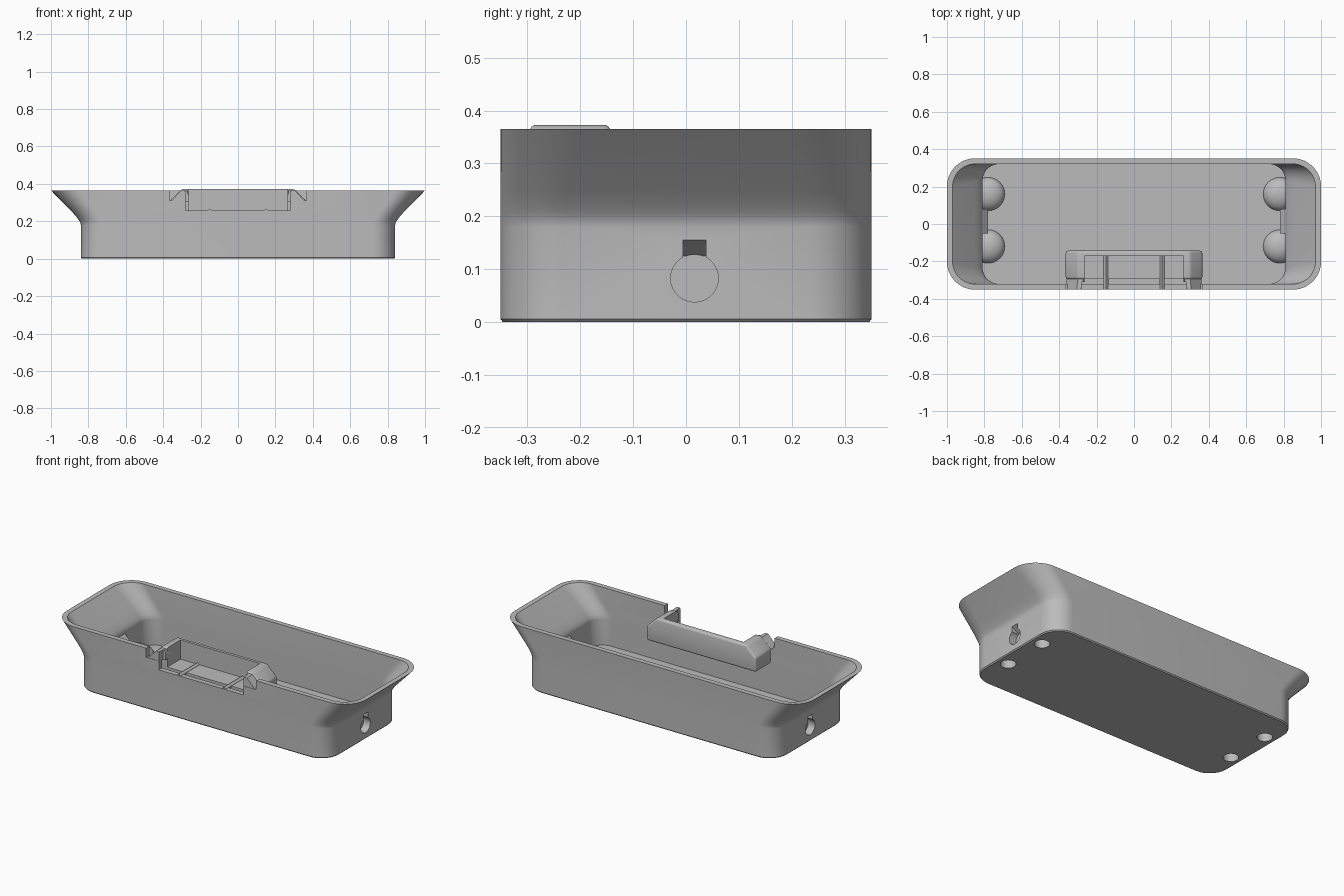
import bpy, bmesh, math

cube = bpy.data.objects.get("Cube")
if cube:
    bpy.data.objects.remove(cube, do_unlink=True)

grey = bpy.data.materials.new("plain grey")
grey.use_nodes = True
colour = (0.5, 0.5, 0.5, 1)
grey.diffuse_color = colour
grey.node_tree.nodes["Principled BSDF"].inputs["Base Color"].default_value = colour


def loft(name, rings):
    """Skin a stack of closed rings and cap both ends."""
    bm = bmesh.new()
    rows = [[bm.verts.new(p) for p in ring] for ring in rings]
    n = len(rows[0])
    for a, b in zip(rows, rows[1:]):
        for i in range(n):
            j = (i + 1) % n
            bm.faces.new((a[i], a[j], b[j], b[i]))
    bm.faces.new(rows[0][::-1])
    bm.faces.new(rows[-1])
    bmesh.ops.recalc_face_normals(bm, faces=bm.faces)
    mesh = bpy.data.meshes.new(name)
    bm.to_mesh(mesh)
    bm.free()
    mesh.materials.append(grey)
    obj = bpy.data.objects.new(name, mesh)
    bpy.context.collection.objects.link(obj)
    return obj


def rounded_ring(hx, hy, r, z, steps=12):
    ring = []
    for q, (sx, sy) in enumerate([(1, 1), (-1, 1), (-1, -1), (1, -1)]):
        for i in range(steps + 1):
            a = math.pi / 2 * (q + i / steps)
            ring.append((sx * (hx - r) + r * math.cos(a),
                         sy * (hy - r) + r * math.sin(a), z))
    return ring


def box(name, x, y, z):
    return loft(name, [[(x[0], y[0], h), (x[1], y[0], h), (x[1], y[1], h), (x[0], y[1], h)] for h in z])


def prism(name, profile, y0, y1):
    """Extrude an x-z profile along y."""
    return loft(name, [[(x, y, z) for x, z in profile] for y in (y0, y1)])


def disc(name, r, centre, axis, depth):
    """Cylinder running from centre along axis x or z."""
    rings = []
    for d in (0, depth):
        ring = []
        for i in range(32):
            a = math.tau * i / 32
            u, v = r * math.cos(a), r * math.sin(a)
            off = (d, u, v) if axis == "x" else (u, v, d)
            ring.append(tuple(c + o for c, o in zip(centre, off)))
        rings.append(ring)
    return loft(name, rings)


def bevel(obj, width, segments):
    m = obj.modifiers.new("Bevel", "BEVEL")
    m.width, m.segments = width, segments
    m.limit_method = "ANGLE"
    apply(obj, m)


def apply(obj, mod):
    bpy.context.view_layer.objects.active = obj
    bpy.ops.object.modifier_apply(modifier=mod.name)


def combine(obj, other, operation):
    m = obj.modifiers.new("Boolean", "BOOLEAN")
    m.operation, m.solver, m.object = operation, "EXACT", other
    apply(obj, m)
    bpy.data.objects.remove(other, do_unlink=True)


# Flared tray shell
WALL, FLOOR, RIM = 0.03, 0.025, 0.365
flare = [(0.84, 0.18), (0.843, 0.193), (0.852, 0.208), (0.866, 0.226), (0.885, 0.248), (1.0, RIM)]


def corner(x):
    return 0.12 + 0.03 * (x - 0.84) / 0.16


outer = [rounded_ring(0.834, 0.346, 0.115, 0), rounded_ring(0.84, 0.351, 0.12, 0.006)]
outer += [rounded_ring(x, 0.351, corner(x), z) for x, z in flare]
tray = loft("tray", outer)
inner = [rounded_ring(0.81, 0.321, 0.09, FLOOR)]
inner += [rounded_ring(x - WALL, 0.321, corner(x) - WALL, z) for x, z in flare]
inner.append(rounded_ring(0.98, 0.321, 0.12, 0.375))
combine(tray, loft("tray_hollow", inner), "DIFFERENCE")

# Front notch and hanging clip pocket
combine(tray, box("front_notch", (-0.367, 0.367), (-0.4, -0.25), (0.31, 0.5)), "DIFFERENCE")
hull = prism("pocket_hull", [(-0.365, 0.225), (0.365, 0.225), (0.365, 0.31), (0.3, 0.373),
                             (-0.3, 0.373), (-0.365, 0.31)], -0.295, -0.143)
bevel(hull, 0.012, 4)
combine(tray, hull, "UNION")
for s in (-1, 1):
    # Tapered hook beside the pocket mouth
    hook = loft("hook", [
        [(s * 0.36, -0.349, 0.305), (s * 0.262, -0.349, 0.305), (s * 0.262, -0.27, 0.305), (s * 0.36, -0.27, 0.305)],
        [(s * 0.305, -0.349, 0.364), (s * 0.285, -0.349, 0.364), (s * 0.262, -0.27, 0.364), (s * 0.3, -0.27, 0.364)]])
    combine(tray, hook, "UNION")
combine(tray, box("pocket_cut", (-0.265, 0.265), (-0.32, -0.17), (0.257, 0.5)), "DIFFERENCE")
combine(tray, box("pocket_mouth", (-0.282, 0.282), (-0.4, -0.31), (0.257, 0.5)), "DIFFERENCE")

# Two ribs on the pocket floor
for x in (-0.15, 0.15):
    rib = prism("rib", [(x - 0.014, 0.25), (x + 0.014, 0.25), (x + 0.012, 0.258), (x, 0.268), (x - 0.012, 0.258)],
                -0.349, -0.165)
    combine(tray, rib, "UNION")

for s in (-1, 1):
    # Foot bosses with sockets underneath
    for y in (-0.12, 0.16):
        rings = []
        for i in range(9):
            a = math.pi / 2 * i / 9
            r, z = 0.09 * math.cos(a), 0.02 + 0.06 * math.sin(a)
            rings.append([(s * 0.78 + r * math.cos(t * math.tau / 32), y + r * math.sin(t * math.tau / 32), z)
                          for t in range(32)])
        boss = loft("boss", rings)
        trim = box("boss_trim", sorted((s * 0.825, s * 0.95)), (y - 0.15, y + 0.15), (-0.1, 0.2))
        combine(boss, trim, "DIFFERENCE")
        combine(tray, boss, "UNION")
        combine(tray, disc("socket", 0.042, (s * 0.772, y, -0.02), "z", 0.07), "DIFFERENCE")

    # Keyhole housing and hanging slot
    block = loft("keyhole_block", [
        [(s * x, y, z) for x, z in ((0.825, 0.01), (0.78, 0.01), (0.78, 0.14), (0.825, 0.185))]
        for y in (-0.05, 0.08)])
    combine(tray, block, "UNION")
    combine(tray, disc("keyhole_round", 0.045, (s * 0.795, 0.016, 0.083), "x", s * 0.1), "DIFFERENCE")
    slot = loft("keyhole_slot", [
        [(s * x, y, z) for x, z in ((0.795, 0.083), (0.9, 0.083), (0.9, 0.155), (0.84, 0.155), (0.795, 0.125))]
        for y in (-0.006, 0.038)])
    combine(tray, slot, "DIFFERENCE")

# Smooth curves, crisp edges
bpy.ops.object.select_all(action="DESELECT")
tray.select_set(True)
bpy.context.view_layer.objects.active = tray
bpy.ops.object.shade_smooth_by_angle(angle=math.radians(30))
